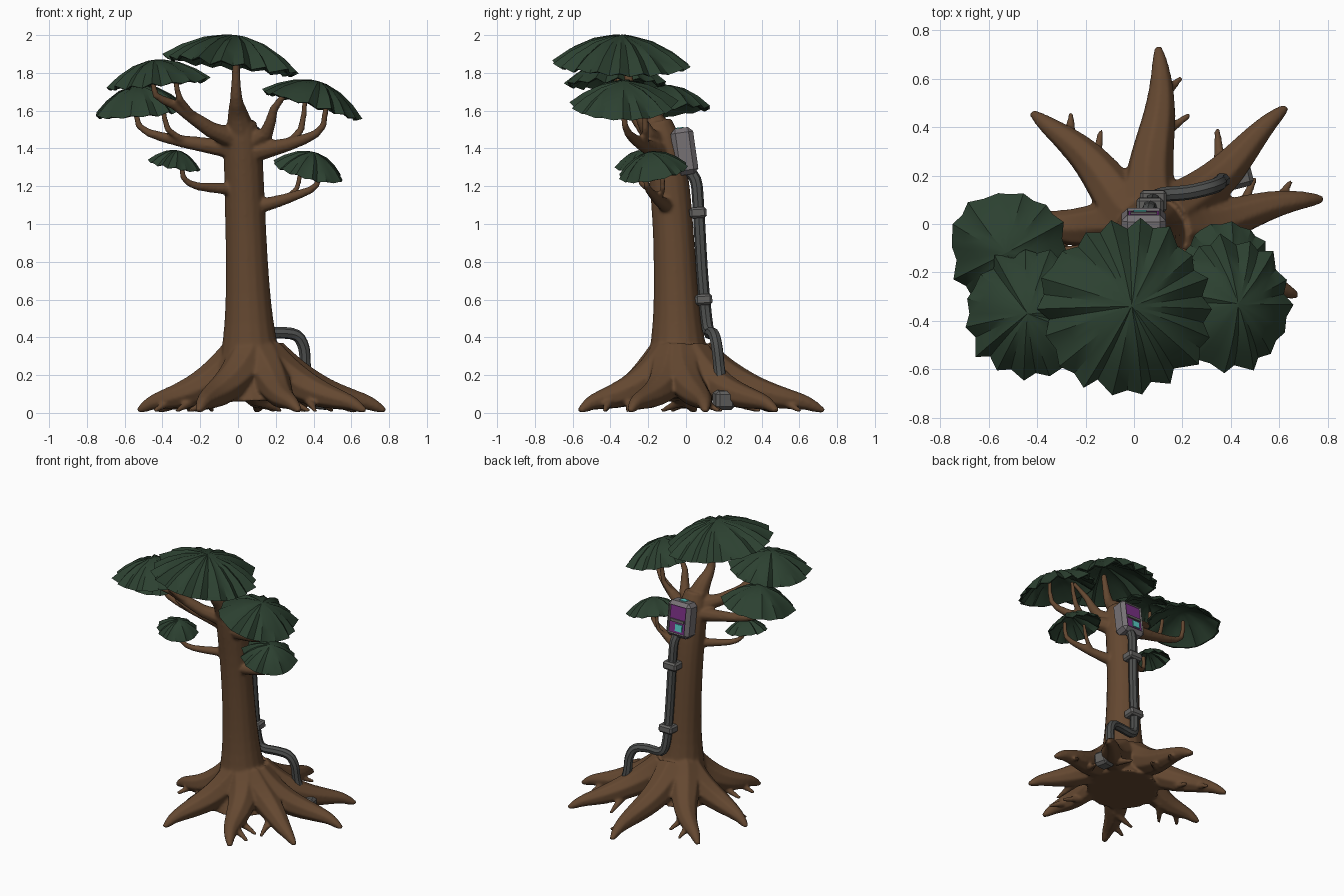
import bpy, bmesh, math, random
from mathutils import Vector, Matrix, Euler

if "Cube" in bpy.data.objects:
    bpy.data.objects.remove(bpy.data.objects["Cube"])

random.seed(4)


def material(name, rgb):
    m = bpy.data.materials.new(name)
    m.diffuse_color = (*rgb, 1)
    m.use_nodes = True
    m.node_tree.nodes["Principled BSDF"].inputs["Base Color"].default_value = m.diffuse_color
    return m


BARK = material("brown bark", (0.127, 0.064, 0.030))
LEAF = material("dark green leaf", (0.025, 0.052, 0.030))
PIPE = material("dark grey pipe", (0.075, 0.078, 0.076))
CLAMP = material("mid grey metal", (0.125, 0.122, 0.118))
CASE = material("light grey case", (0.18, 0.165, 0.175))
SCREEN = material("purple screen", (0.19, 0.03, 0.23))
GLOW = material("cyan light", (0.10, 0.60, 0.56))
bark_parts = []


def select(obs):
    bpy.ops.object.select_all(action='DESELECT')
    for ob in obs:
        ob.select_set(True)
    bpy.context.view_layer.objects.active = obs[0]


def finish(name, bm, mats, angle=35):
    bmesh.ops.recalc_face_normals(bm, faces=bm.faces)
    me = bpy.data.meshes.new(name)
    bm.to_mesh(me)
    bm.free()
    ob = bpy.data.objects.new(name, me)
    bpy.context.collection.objects.link(ob)
    for m in mats:
        me.materials.append(m)
    select([ob])
    bpy.ops.object.shade_smooth_by_angle(angle=math.radians(angle))
    if mats[0] == BARK:
        bark_parts.append(ob)
    return ob


def smooth_path(pts, n):
    """Catmull-Rom curve through the points"""
    p = [2 * pts[0] - pts[1]] + pts + [2 * pts[-1] - pts[-2]]
    out = []
    for a, b, c, d in zip(p, p[1:], p[2:], p[3:]):
        for k in range(n):
            t = k / n
            out.append(b + (c - a) * t / 2 + (2 * a - 5 * b + 4 * c - d) * t * t / 2
                       + (3 * b - a - 3 * c + d) * t ** 3 / 2)
    return out + [pts[-1]]


def tube(name, pts, radius, mat, sides=8, n=2):
    """Closed tube on a smoothed path; radius is a function of 0..1 along it"""
    pos = smooth_path([Vector(p) for p in pts], n)
    bm = bmesh.new()
    rings, side, last = [], None, len(pos) - 1
    for i, c in enumerate(pos):
        t = (pos[min(i + 1, last)] - pos[max(i - 1, 0)]).normalized()
        side = side or t.orthogonal()
        side = (side - t * side.dot(t)).normalized()
        up = t.cross(side)
        ring = []
        for k in range(sides):
            a = math.tau * k / sides
            v = c + (side * math.cos(a) + up * math.sin(a)) * radius(i / last)
            v.z = max(v.z, 0)
            ring.append(bm.verts.new(v))
        rings.append(ring)
    for r, s in zip(rings, rings[1:]):
        for k in range(sides):
            j = (k + 1) % sides
            bm.faces.new((r[k], r[j], s[j], s[k]))
    bm.faces.new(rings[0])
    bm.faces.new(rings[-1])
    return finish(name, bm, [mat])


def taper(a, b, power=1.0):
    return lambda f: b + (a - b) * (1 - f) ** power


def canopy(name, peak, radius, height, normal, lobes):
    """Fluted umbrella of leaves with a scalloped rim and a hollow underside"""
    bm = bmesh.new()
    rot = Vector((0, 0, 1)).rotation_difference(Vector(normal)).to_matrix()
    m = 2 * lobes
    wob = [random.uniform(-0.05, 0.05) for _ in range(m)]

    def ring(t, drop, flute):
        vs = []
        for k in range(m):
            a = math.tau * (k + 4 * wob[k]) / m
            valley = k % 2
            r = radius * t * (1 + (wob[k] - 0.08 * valley) * t)
            z = height * (wob[k] * t - t ** 2 - drop - valley * flute * t)
            vs.append(bm.verts.new(peak + rot @ Vector((r * math.cos(a), r * math.sin(a), z))))
        return vs

    rings = [ring(t, 0, 0.13) for t in (0.15, 0.45, 0.75, 1)] + [ring(t, 0.14, 0.1) for t in (0.95, 0.6, 0.2)]
    for r, s in zip(rings, rings[1:]):
        for k in range(m):
            j = (k + 1) % m
            bm.faces.new((r[k], r[j], s[j], s[k]))
    for r, d in ((rings[0], 0), (rings[-1], 0.15)):
        c = bm.verts.new(peak - rot @ Vector((0, 0, d * height)))
        for k in range(m):
            bm.faces.new((r[k], r[(k + 1) % m], c))
    return finish(name, bm, [LEAF], 40)


def box(name, centre, size, mat, rot=(0, 0, 0), bevel=0.0, screen=False):
    bm = bmesh.new()
    bmesh.ops.create_cube(bm, size=1, matrix=Matrix.Diagonal((*size, 1)))
    if bevel:
        bmesh.ops.bevel(bm, geom=bm.edges[:], offset=bevel, segments=1, affect='EDGES')
    if screen:  # recessed panel on the +y face
        bm.normal_update()
        f = max(bm.faces, key=lambda f: f.normal.y)
        bmesh.ops.inset_individual(bm, faces=[f], thickness=0.006)
        bmesh.ops.translate(bm, verts=f.verts, vec=(0, -0.012, 0))
        f.material_index = 1
    place = Matrix.Translation(centre) @ Euler(rot).to_matrix().to_4x4()
    bmesh.ops.transform(bm, verts=bm.verts, matrix=place)
    return finish(name, bm, [mat, SCREEN] if screen else [mat])


def trunk_at(z):
    return Vector((0.075 - 0.035 * z, -0.03 - 0.035 * z - 0.005 * z ** 6, z))


# trunk, flared at the foot, and the top branch that carries on from it
low, high = 0.07, 1.54
tube("trunk", [trunk_at(low + (high - low) * k / 18) for k in range(19)],
     lambda f: 0.105 + 0.19 * math.exp(-(low + (high - low) * f) / 0.24) - 0.03 * f ** 16, BARK, 16, 1)
tube("top_branch", [trunk_at(1.45), (0, -.2, 1.58), (-.01, -.28, 1.68), (-.01, -.33, 1.9)],
     taper(.09, .02, 1.6), BARK, 8, 3)

# roots that arch, then dip to the ground, with a few side rootlets
base = trunk_at(0)
tips = [(.10, .73), (-.41, .47), (.64, .47), (.78, .10), (-.53, .03), (.68, -.28), (.33, -.56), (-.22, -.56)]
for i, tip in enumerate(tips):
    run = Vector((*tip, 0)) - base
    lat = Vector((-run.y, run.x, 0)).normalized()
    fs = [0.12 + 0.88 * k / 8 for k in range(9)]
    pts = [base + run * f + lat * 0.018 * math.sin(math.tau * f + i)
           + Vector((0, 0, 0.3 * (1 - f) ** 2.4 + 0.066 - 0.058 * f ** 10)) for f in fs]
    tube(f"root_{i + 1}", pts, taper(.118, .016, .75), BARK, 8)
    s = -1 if i in (0, 1, 5, 7) else 1
    for k in range(2 if i % 3 < 2 else 1):
        start = base + run * (0.5 + 0.2 * k)
        pts = [start + run * 0.07 * j + lat * s * (0.07 - 0.02 * k) * j + Vector((0, 0, 0.07 - 0.03 * j))
               for j in range(3)]
        tube(f"rootlet_{i + 1}_{k + 1}", pts, taper(.032, .012), BARK, 6)

# leaf canopies: peak, radius, height, normal, lobes; then branch start and elbow heights
canopy("top_canopy", Vector((-.01, -.34, 2)), .365, .155, (.13, .03, 1), 18)
crowns = {
    "left_high": ((-.44, -.37, 1.87), .275, .125, (-.09, 0, 1), 15, 1.44, 1.63),
    "left_low": ((-.53, -.12, 1.735), .25, .135, (-.1, -.1, 1), 14, 1.39, 1.46),
    "right": ((.43, -.33, 1.755), .28, .125, (.29, 0, 1), 15, 1.37, 1.45),
    "small_right": ((.40, -.19, 1.38), .19, .105, (.25, -.2, 1), 13, 1.08, 1.16),
    "small_left": ((-.32, -.24, 1.39), .14, .08, (.18, -.1, 1), 12, 1.17, 1.2),
}
for name, (peak, radius, height, normal, lobes, z0, z1) in crowns.items():
    peak = Vector(peak)
    canopy(name + "_canopy", peak, radius, height, normal, lobes)
    start = trunk_at(z0)
    end = peak + Vector((normal[0], normal[1], 0)) * 0.12
    thick = radius / 0.27

    def along(f, z):
        p = start.lerp(end, f)
        p.z = z
        return p

    top = peak.z - height * 0.55
    elbow = z1 + 0.3 * (top - z1)
    tube(name + "_branch", [start, along(.35, z0 + .25 * (z1 - z0) + .01), along(.75, z1), along(.97, elbow),
                            along(1, top)], taper(.018 + .047 * thick, .015, 1.9), BARK, 8)
    side = Vector((0, 0.05 if end.x > 0 else -0.05, 0))
    if name != "small_left":
        tube(name + "_fork", [along(.5, z0 + .55 * (z1 - z0)), along(.7, elbow - .02) + side,
                              along(.75, top - .02) + side], taper(.024 * thick, .014), BARK, 7)
tube("right_high_branch", [trunk_at(1.42), (.15, -.2, 1.48), (.19, -.26, 1.61), (.28, -.3, 1.72)],
     taper(.06, .015, 1.5), BARK, 7)

# fuse all the wood into one smooth skin
select(bark_parts)
bpy.ops.object.join()
wood = bpy.context.view_layer.objects.active
wood.name = "trunk_roots_and_branches"
fuse = wood.modifiers.new("fuse", 'REMESH')
fuse.mode = 'VOXEL'
fuse.voxel_size = 0.0095
fuse.use_smooth_shade = True
relax = wood.modifiers.new("relax", 'SMOOTH')
relax.factor, relax.iterations = 0.5, 5
for mod in ("fuse", "relax"):
    bpy.ops.object.modifier_apply(modifier=mod)

# pipe down the back of the trunk, its clamps and foot
tube("pipe", [(.05, 0, 1.29), (.06, .05, 1.235), (.065, .065, 1.1), (.075, .085, .75), (.085, .108, .5),
              (.12, .122, .425), (.22, .13, .425), (.31, .15, .41), (.35, .165, .34), (.36, .178, .22),
              (.41, .195, .08)], lambda f: .031, PIPE, 8, 3)
for i, (x, y, z) in enumerate(((.066, .064, 1.06), (.08, .094, .6))):
    box(f"pipe_clamp_{i + 1}", (x, y, z), (.11, .09, .058), CLAMP, (.06, 0, 0), .012)
    box(f"clamp_bracket_{i + 1}", (x, y - .055, z), (.05, .07, .035), CLAMP)
box("pipe_foot", (.43, .2, .07), (.11, .105, .1), CLAMP, (0, .1, .25), .018)

# control box with recessed screen and thin light plates
tilt = (math.radians(8), 0, 0)
mid = Vector((.04, -.008, 1.385))
turn = Euler(tilt).to_matrix()
box("control_box", mid, (.185, .12, .25), CASE, tilt, .025, True)
plates = [("screen_divider", (0, .053, -.008), (.11, .009, .02), CLAMP),
          ("cyan_display", (-.015, .052, -.055), (.055, .008, .05), GLOW),
          ("top_light", (0, -.01, .126), (.05, .045, .006), GLOW)]
for name, off, size, mat in plates:
    box(name, mid + turn @ Vector(off), size, mat, tilt)
